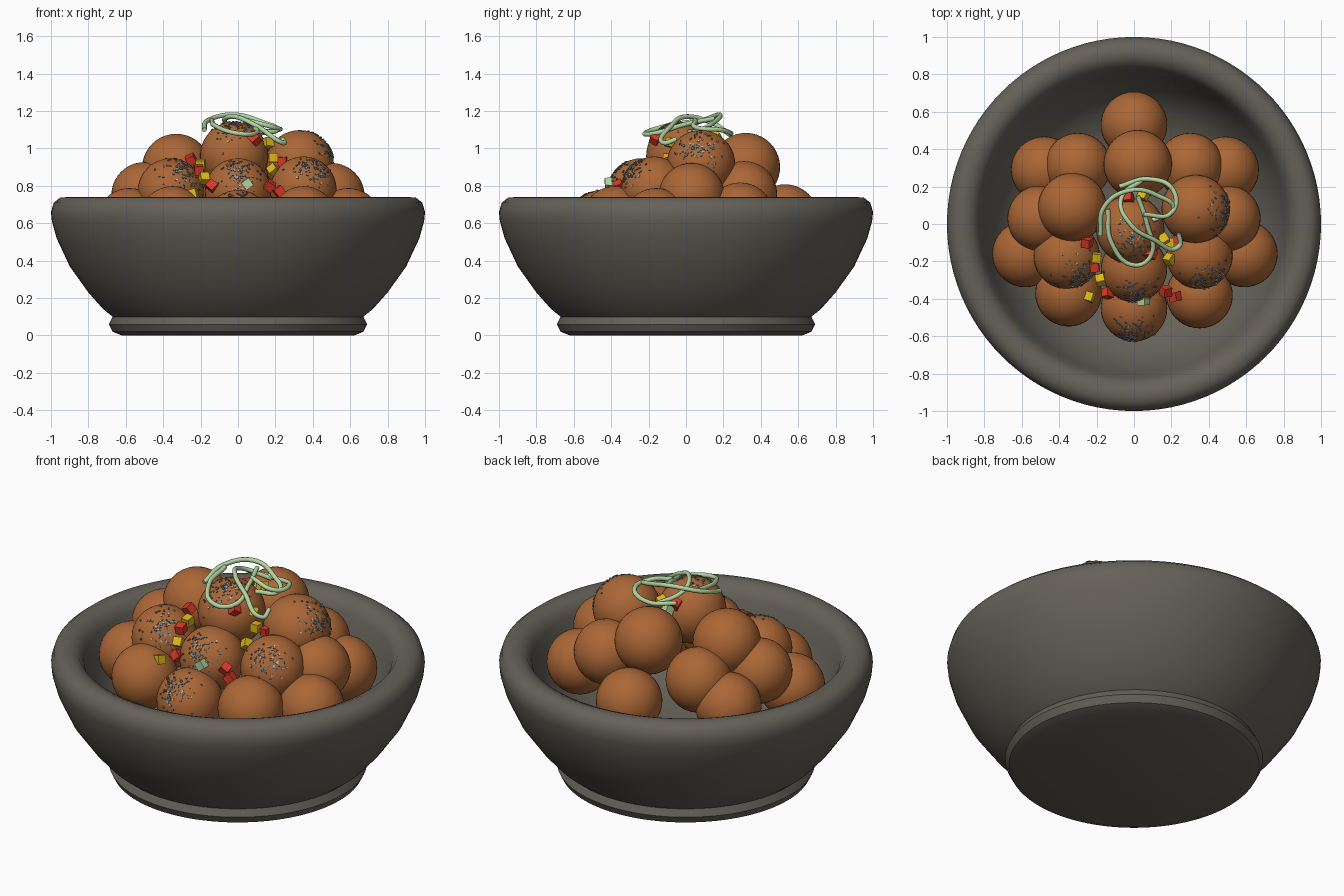
import bpy, bmesh, math, random
from mathutils import Vector, Matrix

if "Cube" in bpy.data.objects:
    bpy.data.objects.remove(bpy.data.objects["Cube"])
rng = random.Random(4)


def material(name, r, g, b):
    m = bpy.data.materials.new(name)
    m.use_nodes = True
    m.diffuse_color = (r, g, b, 1)
    shader = next(n for n in m.node_tree.nodes if n.type == 'BSDF_PRINCIPLED')
    shader.inputs["Base Color"].default_value = (r, g, b, 1)
    return m


STONE = material("dark stone", .13, .12, .10)
BROWN = material("fried brown", .41, .135, .037)
RED = material("red pepper", .70, .04, .02)
YELLOW = material("yellow pepper", .70, .48, .01)
HERB = material("pale herb green", .45, .66, .36)
GREY = material("blue grey seasoning", .13, .19, .22)
PALE = material("pale seasoning", .50, .50, .45)


def finish(name, bm, mats, smooth=True):
    me = bpy.data.meshes.new(name)
    bm.to_mesh(me)
    bm.free()
    ob = bpy.data.objects.new(name, me)
    bpy.context.collection.objects.link(ob)
    for m in mats:
        me.materials.append(m)
    if smooth:
        bpy.ops.object.select_all(action='DESELECT')
        ob.select_set(True)
        bpy.context.view_layer.objects.active = ob
        bpy.ops.object.shade_smooth_by_angle(angle=math.radians(40))
    return ob


# Bowl: outer wall, rounded rim and hollow inside, turned as one profile
profile = [(0, 0), (.62, 0), (.67, .02), (.69, .06), (.67, .1), (.72, .14),
           (.80, .23), (.90, .37), (.97, .52), (.995, .61), (1, .66),
           (.985, .71), (.95, .738), (.90, .74), (.855, .72), (.825, .67),
           (.80, .58), (.74, .42), (.62, .28), (.45, .21), (0, .18)]
bm = bmesh.new()
verts = [bm.verts.new((r, 0, z)) for r, z in profile]
edges = [bm.edges.new(pair) for pair in zip(verts, verts[1:])]
bmesh.ops.spin(bm, geom=verts + edges, cent=(0, 0, 0), axis=(0, 0, 1),
               angle=math.tau, steps=96)
bmesh.ops.remove_doubles(bm, verts=bm.verts, dist=.0005)
bmesh.ops.recalc_face_normals(bm, faces=bm.faces)
finish("bowl", bm, [STONE])

# Fried balls: lower ring, middle ring and top group
layers = {
    "lower": [(0, .53, .63), (-.48, .29, .64), (.49, .29, .64),
              (-.58, -.16, .61), (.59, -.16, .61), (-.35, -.37, .62),
              (.35, -.38, .62), (0, -.45, .6)],
    "middle": [(-.30, .31, .75), (.30, .31, .755), (-.50, .03, .75),
               (.50, .03, .745), (-.36, -.17, .77), (.35, -.17, .78),
               (0, -.24, .77)],
    "top": [(-.33, .09, .895), (.33, .08, .915), (.02, .32, .90),
            (-.02, -.03, .96)],
}
RADIUS = {"lower": .178, "middle": .177, "top": .183}
for layer, spots in layers.items():
    for i, spot in enumerate(spots):
        bm = bmesh.new()
        bmesh.ops.create_uvsphere(bm, u_segments=40, v_segments=20,
                                  radius=RADIUS[layer],
                                  matrix=Matrix.Translation(spot))
        finish(f"{layer}_ball_{i + 1}", bm, [BROWN])

# Seasoning flakes scattered over one side of some balls
patches = [("top", 3, (.05, -.4, .8)), ("top", 1, (.85, -.1, .45)),
           ("middle", 4, (.35, -.55, .55)), ("middle", 5, (.3, -.6, .45)),
           ("middle", 6, (0, -.7, .5)), ("lower", 7, (0, -.7, .55))]
bm = bmesh.new()
for layer, i, aim in patches:
    centre = Vector(layers[layer][i])
    for n in range(90):
        spread = Vector([rng.gauss(0, .33) for _ in range(3)])
        direction = (Vector(aim).normalized() + spread).normalized()
        turn = direction.to_track_quat('Z', 'Y').to_matrix().to_4x4()
        place = (Matrix.Translation(centre + direction * RADIUS[layer]) @ turn
                 @ Matrix.Rotation(rng.uniform(0, 3), 4, 'Z')
                 @ Matrix.Diagonal((rng.uniform(.5, 1.4), 1, 1, 1)))
        made = bmesh.ops.create_cube(bm, size=.009, matrix=place)
        for f in {f for v in made["verts"] for f in v.link_faces}:
            f.material_index = 1 if n % 4 == 0 else 0
finish("seasoning_flakes", bm, [GREY, PALE], smooth=False)


# Diced vegetables
def dice(name, mat, spots):
    bm = bmesh.new()
    for spot in spots:
        axis = Vector([rng.uniform(-1, 1) for _ in range(3)])
        place = Matrix.Translation(spot) @ Matrix.Rotation(rng.uniform(0, 3), 4, axis)
        bmesh.ops.create_cube(bm, size=.048, matrix=place)
    finish(name, bm, [mat], smooth=False)


dice("red_pepper_dice", RED,
     [(-.25, -.10, .94), (-.21, -.23, .885), (-.14, -.37, .80),
      (.17, -.36, .80), (.22, -.39, .77), (.09, -.16, 1.05),
      (.24, -.08, .93), (-.03, .14, 1.06)])
dice("yellow_pepper_dice", YELLOW,
     [(-.20, -.18, .915), (-.18, -.30, .84), (-.24, -.39, .755),
      (.16, -.08, 1.03), (.19, -.10, .95), (.19, -.19, .885),
      (.05, .155, 1.06)])
dice("green_dice", HERB, [(.05, -.41, .81), (0, .17, 1.03)])

# Curled herb strands on top
strands = [
    [(-.18, -.06, 1.10), (-.16, .09, 1.15), (-.02, .18, 1.18),
     (.13, .15, 1.14), (.21, .08, 1.10), (.1, .02, 1.09)],
    [(.05, .24, 1.07), (-.07, .13, 1.14), (-.02, 0, 1.17),
     (.1, -.08, 1.12), (.24, -.12, 1.03), (.24, -.05, 1.05)],
    [(-.14, .08, 1.15), (-.12, -.1, 1.12), (0, -.22, 1.08),
     (.09, -.17, 1.08), (.07, 0, 1.13), (.02, .15, 1.16)],
    [(-.08, .2, 1.1), (.08, .24, 1.08), (.21, .18, 1.10),
     (.2, .06, 1.11), (.05, .05, 1.15)],
]
for i, points in enumerate(strands):
    cu = bpy.data.curves.new(f"herb_strand_{i + 1}", 'CURVE')
    cu.dimensions = '3D'
    cu.bevel_depth = .013
    cu.bevel_resolution = 2
    cu.use_fill_caps = True
    cu.resolution_u = 10
    sp = cu.splines.new('BEZIER')
    sp.bezier_points.add(len(points) - 1)
    for bp, co in zip(sp.bezier_points, points):
        bp.co = co
        bp.handle_left_type = bp.handle_right_type = 'AUTO'
    cu.materials.append(HERB)
    bpy.context.collection.objects.link(bpy.data.objects.new(cu.name, cu))
